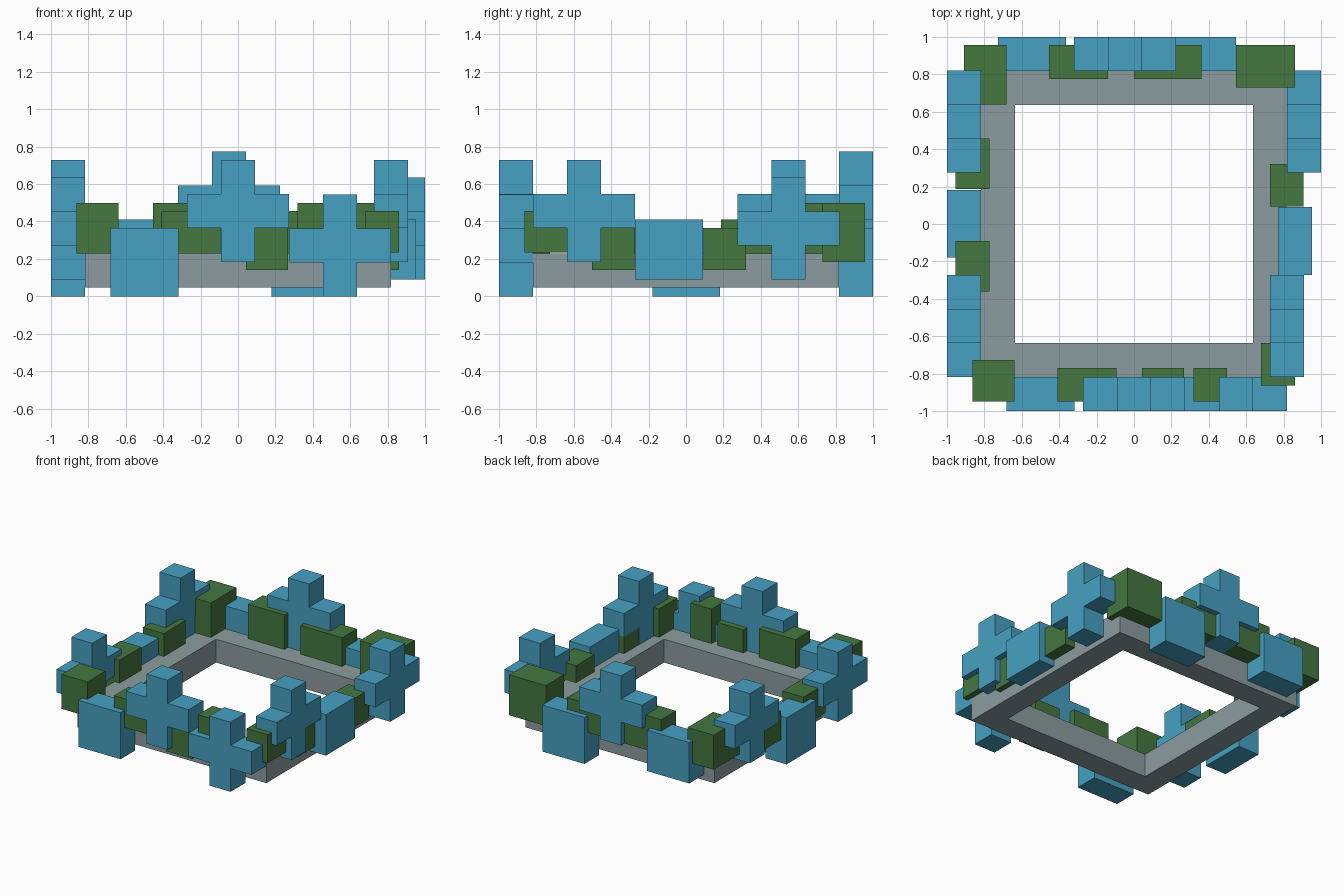
import bpy, bmesh
from mathutils import Vector

if "Cube" in bpy.data.objects:
    bpy.data.objects.remove(bpy.data.objects["Cube"])

T = 0.182   # thickness of crosses, slabs and frame bars
R = 0.2725  # half span of a cross


def material(name, rgb):
    m = bpy.data.materials.new(name)
    m.diffuse_color = (*rgb, 1)
    m.use_nodes = True
    m.node_tree.nodes["Principled BSDF"].inputs["Base Color"].default_value = m.diffuse_color
    return m


BLUE = material("sky_blue", (0.061, 0.355, 0.54))
GREEN = material("leaf_green", (0.058, 0.185, 0.051))
GREY = material("stone_grey", (0.262, 0.335, 0.352))


def finish(bm, name, mat):
    bmesh.ops.recalc_face_normals(bm, faces=bm.faces)
    me = bpy.data.meshes.new(name)
    bm.to_mesh(me)
    bm.free()
    me.materials.append(mat)
    ob = bpy.data.objects.new(name, me)
    bpy.context.collection.objects.link(ob)


def box(name, mat, x0, x1, y0, y1, z0, z1):
    bm = bmesh.new()
    bmesh.ops.create_cube(bm, size=1)
    for v in bm.verts:
        v.co = ((x0 + x1) / 2 + v.co.x * (x1 - x0),
                (y0 + y1) / 2 + v.co.y * (y1 - y0),
                (z0 + z1) / 2 + v.co.z * (z1 - z0))
    finish(bm, name, mat)


def cross(name, along_x, centre, depth0, z0):
    """Upright plus shape, extruded by T away from depth0."""
    a = T / 2
    quarter = [(R, -a), (R, a), (a, a)]
    outline = []
    for _ in range(4):
        outline += quarter
        quarter = [(-v, u) for u, v in quarter]
    bm = bmesh.new()
    verts = []
    for u, v in outline:
        p = (centre + u, depth0) if along_x else (depth0, centre + u)
        verts.append(bm.verts.new((*p, z0 + R + v)))
    face = bm.faces.new(verts)
    new = bmesh.ops.extrude_face_region(bm, geom=[face])["geom"]
    move = Vector((0, T, 0)) if along_x else Vector((T, 0, 0))
    bmesh.ops.translate(bm, vec=move, verts=[g for g in new if isinstance(g, bmesh.types.BMVert)])
    finish(bm, name, BLUE)


# Square ring frame
bm = bmesh.new()
corners = [(-1, -1), (1, -1), (1, 1), (-1, 1)]
rings = [[bm.verts.new((x * h, y * h, z)) for x, y in corners]
         for h, z in ((0.818, 0.047), (0.818, 0.23), (0.637, 0.23), (0.637, 0.047))]
for i in range(4):
    r, s = rings[i], rings[(i + 1) % 4]
    for j in range(4):
        k = (j + 1) % 4
        bm.faces.new((r[j], r[k], s[k], s[j]))
finish(bm, "frame", GREY)

# Crosses standing around the frame
cross("front_cross_a", True, 0.0, -1.0, 0.183)
cross("front_cross_b", True, 0.545, -1.0, 0.0)
cross("back_cross", True, -0.047, 0.818, 0.23)
cross("left_cross_front", False, -0.545, -1.0, 0.09)
cross("left_cross_back", False, 0.547, -1.0, 0.183)
cross("right_cross_front", False, -0.545, 0.727, 0.183)
cross("right_cross_back", False, 0.547, 0.818, 0.09)

# Blue slabs
for name, *b in (
    ("front_slab", -0.682, -0.318, -1, -0.818, 0, 0.364),
    ("back_slab_right", 0.18, 0.545, 0.818, 1, 0, 0.364),
    ("back_slab_left", -0.728, -0.364, 0.818, 1, 0.09, 0.41),
    ("left_slab", -1, -0.818, -0.18, 0.183, 0, 0.364),
    ("right_slab", 0.77, 0.952, -0.272, 0.09, 0.09, 0.41),
):
    box(name, BLUE, *b)

# Green hedge blocks
for name, *b in (
    ("front_hedge_corner", -0.864, -0.64, -0.95, -0.727, 0.23, 0.5),
    ("front_hedge_a", -0.41, -0.093, -0.95, -0.77, 0.23, 0.455),
    ("front_hedge_b", 0.043, 0.268, -0.95, -0.77, 0.14, 0.41),
    ("front_hedge_c", 0.317, 0.498, -0.95, -0.77, 0.23, 0.5),
    ("right_hedge_corner", 0.68, 0.862, -0.864, -0.637, 0.233, 0.455),
    ("right_hedge_a", 0.73, 0.862, -0.502, -0.275, 0.14, 0.41),
    ("right_hedge_b", 0.728, 0.905, 0.093, 0.32, 0.14, 0.364),
    ("left_hedge_a", -0.955, -0.773, -0.36, -0.09, 0.183, 0.41),
    ("left_hedge_b", -0.955, -0.773, 0.186, 0.457, 0.183, 0.41),
    ("back_hedge_corner_left", -0.91, -0.683, 0.64, 0.957, 0.23, 0.5),
    ("back_hedge_a", -0.455, -0.138, 0.775, 0.957, 0.23, 0.5),
    ("back_hedge_b", 0.0, 0.36, 0.775, 0.957, 0.23, 0.455),
    ("back_hedge_corner_right", 0.545, 0.862, 0.73, 0.957, 0.183, 0.5),
):
    box(name, GREEN, *b)
